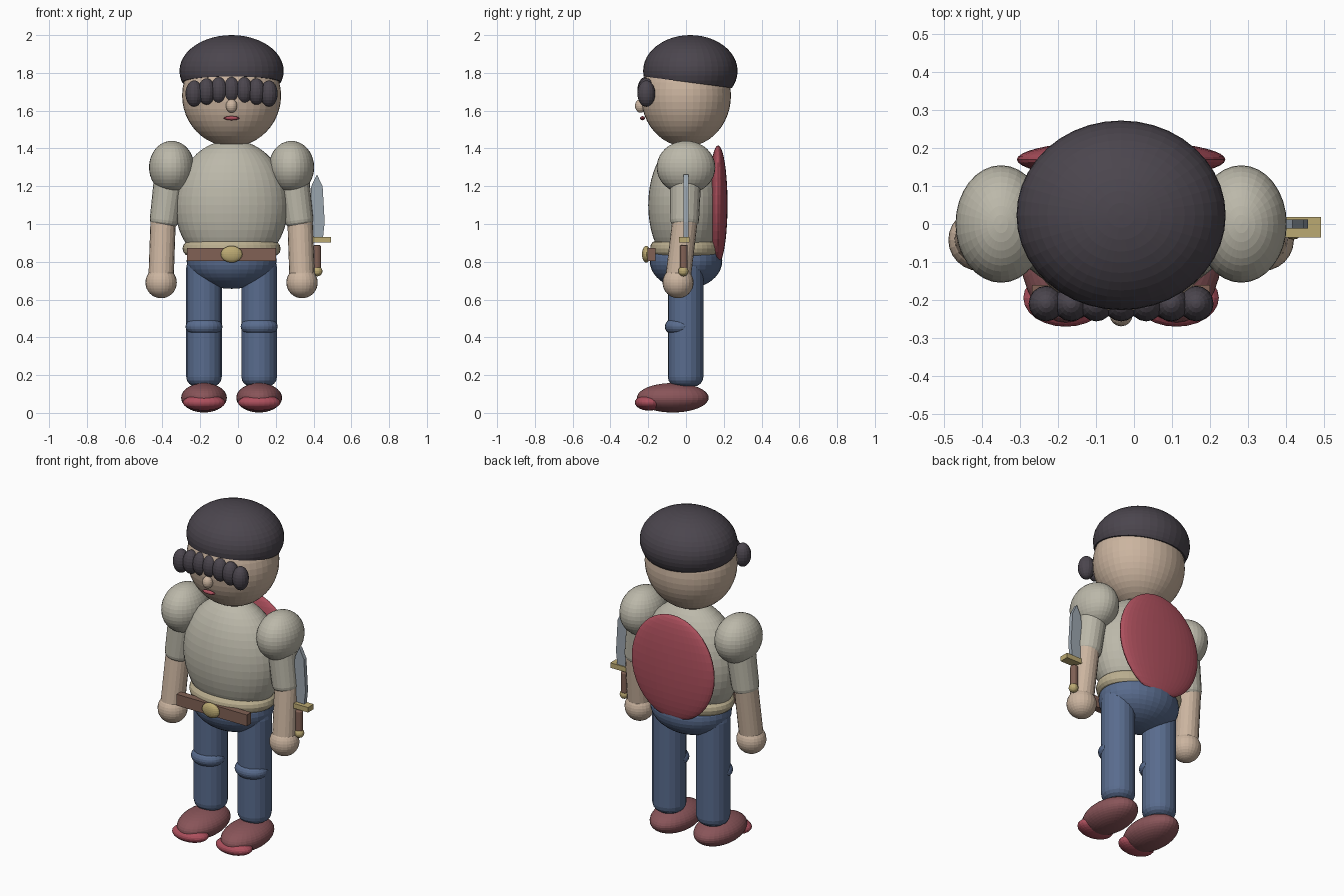
import bpy, bmesh
from math import radians
from mathutils import Vector

if "Cube" in bpy.data.objects:
    bpy.data.objects.remove(bpy.data.objects["Cube"])

CX = -0.034  # body centre line; the sword sticks out on the other side


def material(name, r, g, b):
    m = bpy.data.materials.new(name)
    m.diffuse_color = (r, g, b, 1)
    m.use_nodes = True
    m.node_tree.nodes["Principled BSDF"].inputs["Base Color"].default_value = m.diffuse_color
    return m


SKIN = material("skin", 0.60, 0.46, 0.35)
DARK = material("dark_hair", 0.07, 0.06, 0.075)
SHIRT = material("shirt", 0.50, 0.48, 0.40)
HEM = material("hem", 0.50, 0.43, 0.28)
DENIM = material("denim", 0.10, 0.15, 0.27)
LEATHER = material("leather", 0.22, 0.12, 0.09)
BRASS = material("brass", 0.50, 0.40, 0.17)
SHOE = material("shoe_red", 0.25, 0.09, 0.10)
RED = material("red", 0.42, 0.08, 0.11)
STEEL = material("steel", 0.33, 0.38, 0.43)


def finish(name, bm, mat):
    mesh = bpy.data.meshes.new(name)
    bm.to_mesh(mesh)
    bm.free()
    mesh.materials.append(mat)
    ob = bpy.data.objects.new(name, mesh)
    bpy.context.collection.objects.link(ob)
    return ob


def ellipsoid_bm(loc, radii, seg, rings):
    bm = bmesh.new()
    bmesh.ops.create_uvsphere(bm, u_segments=seg, v_segments=rings, radius=1)
    bmesh.ops.scale(bm, vec=radii, verts=bm.verts)
    bmesh.ops.translate(bm, vec=loc, verts=bm.verts)
    return bm


def ellipsoid(name, loc, radii, mat, seg=32, rings=20):
    return finish(name, ellipsoid_bm(loc, radii, seg, rings), mat)


def box(name, loc, half, mat):
    bm = bmesh.new()
    bmesh.ops.create_cube(bm, size=2)
    bmesh.ops.scale(bm, vec=half, verts=bm.verts)
    bmesh.ops.translate(bm, vec=loc, verts=bm.verts)
    return finish(name, bm, mat)


def limb(name, bottom, top, r_bottom, r_top, mat, bevel=0.0, seg=20):
    """Tapered cylinder between two points, optionally with rounded ends."""
    a, b = Vector(bottom), Vector(top)
    bm = bmesh.new()
    bmesh.ops.create_cone(bm, cap_ends=True, segments=seg, radius1=r_bottom,
                          radius2=r_top, depth=(b - a).length)
    ob = finish(name, bm, mat)
    ob.location = (a + b) / 2
    ob.rotation_euler = Vector((0, 0, 1)).rotation_difference(b - a).to_euler()
    if bevel:
        mod = ob.modifiers.new("round", "BEVEL")
        mod.width, mod.segments = bevel, 4
        mod.limit_method, mod.angle_limit = "ANGLE", radians(50)
    return ob


# Head, nose and mouth
ellipsoid("head", (CX, 0, 1.68), (0.262, 0.238, 0.27), SKIN, 40, 24)
ellipsoid("nose", (CX, -0.24, 1.625), (0.03, 0.03, 0.036), SKIN, 16, 10)
ellipsoid("mouth", (CX, -0.23, 1.56), (0.042, 0.013, 0.011), RED, 16, 8)

# Hair cap: ellipsoid cut by a plane sloping down to the back
bm = ellipsoid_bm((CX, 0.023, 1.81), (0.276, 0.25, 0.19), 40, 24)
cut = bmesh.ops.bisect_plane(bm, geom=bm.verts[:] + bm.edges[:] + bm.faces[:],
                             plane_co=(CX, 0, 1.752), plane_no=(0, 0.13, 1),
                             clear_inner=True)
bmesh.ops.contextual_create(
    bm, geom=[e for e in cut["geom_cut"] if isinstance(e, bmesh.types.BMEdge)])
finish("hair_cap", bm, DARK)

# Row of fringe curls
for i in range(-3, 4):
    ellipsoid("fringe_curl", (CX + i * 0.066, -0.21, 1.71 - 0.0022 * i * i),
              (0.046, 0.047, 0.07), DARK, 16, 12)

# Torso, shirt hem and hips
ellipsoid("torso", (CX, 0, 1.10), (0.30, 0.20, 0.345), SHIRT, 40, 24)
bpy.ops.mesh.primitive_torus_add(location=(CX, 0, 0.87), major_radius=0.86,
                                 minor_radius=0.14, major_segments=40, minor_segments=12)
hem = bpy.context.object
hem.name = "shirt_hem"
hem.scale = (0.26, 0.19, 0.28)
hem.data.materials.append(HEM)
ellipsoid("hips", (CX, 0, 0.805), (0.238, 0.192, 0.148), DENIM)

# Belt and buckle
box("belt", (CX, -0.182, 0.838), (0.235, 0.021, 0.034), LEATHER)
ellipsoid("buckle", (CX, -0.21, 0.84), (0.057, 0.023, 0.044), BRASS, 24, 12)

for s, side in ((-1, "left"), (1, "right")):
    # Leg with knee patch
    x = CX + s * 0.146
    limb(side + "_leg", (x, -0.002, 0.14), (x, -0.002, 0.82), 0.094, 0.094, DENIM, 0.05)
    ellipsoid(side + "_knee", (x, -0.03, 0.457), (0.098, 0.082, 0.054), DENIM, 24, 14)
    # Shoe with toe cap
    ellipsoid(side + "_shoe", (x, -0.07, 0.08), (0.121, 0.19, 0.078), SHOE)
    ellipsoid(side + "_toe_cap", (x, -0.195, 0.055), (0.112, 0.076, 0.043), RED, 24, 14)
    # Shoulder, sleeve, forearm and hand
    ellipsoid(side + "_shoulder", (CX + s * 0.317, 0, 1.30), (0.12, 0.155, 0.14), SHIRT)
    limb(side + "_sleeve", (CX + s * 0.362, -0.008, 0.985), (CX + s * 0.318, 0, 1.32),
         0.075, 0.085, SHIRT, 0.035)
    limb(side + "_forearm", (CX + s * 0.373, -0.041, 0.72), (CX + s * 0.362, -0.004, 1.03),
         0.067, 0.067, SKIN)
    ellipsoid(side + "_hand", (CX + s * 0.373, -0.042, 0.69), (0.083, 0.082, 0.083), SKIN, 24, 16)

# Shield on the back
ellipsoid("back_shield", (CX, 0.17, 1.104), (0.275, 0.05, 0.312), RED, 40, 20)

# Sword: extruded blade profile, guard, grip and pommel
half = [(0.030, 0.91), (0.041, 1.01), (0.030, 1.20)]
profile = half + [(0, 1.262)] + [(-x, z) for x, z in reversed(half)]
bm = bmesh.new()
face = bm.faces.new([bm.verts.new((0.418 + x, -0.012, z)) for x, z in profile])
ext = bmesh.ops.extrude_face_region(bm, geom=[face])
bmesh.ops.translate(bm, vec=(0, 0.024, 0),
                    verts=[v for v in ext["geom"] if isinstance(v, bmesh.types.BMVert)])
bmesh.ops.recalc_face_normals(bm, faces=bm.faces)
finish("sword_blade", bm, STEEL)
box("sword_guard", (0.418, -0.009, 0.916), (0.075, 0.027, 0.015), BRASS)
limb("sword_grip", (0.418, -0.012, 0.76), (0.418, -0.012, 0.888), 0.021, 0.021, LEATHER, 0.008, 16)
ellipsoid("sword_pommel", (0.42, -0.014, 0.75), (0.027, 0.027, 0.027), BRASS, 16, 10)
